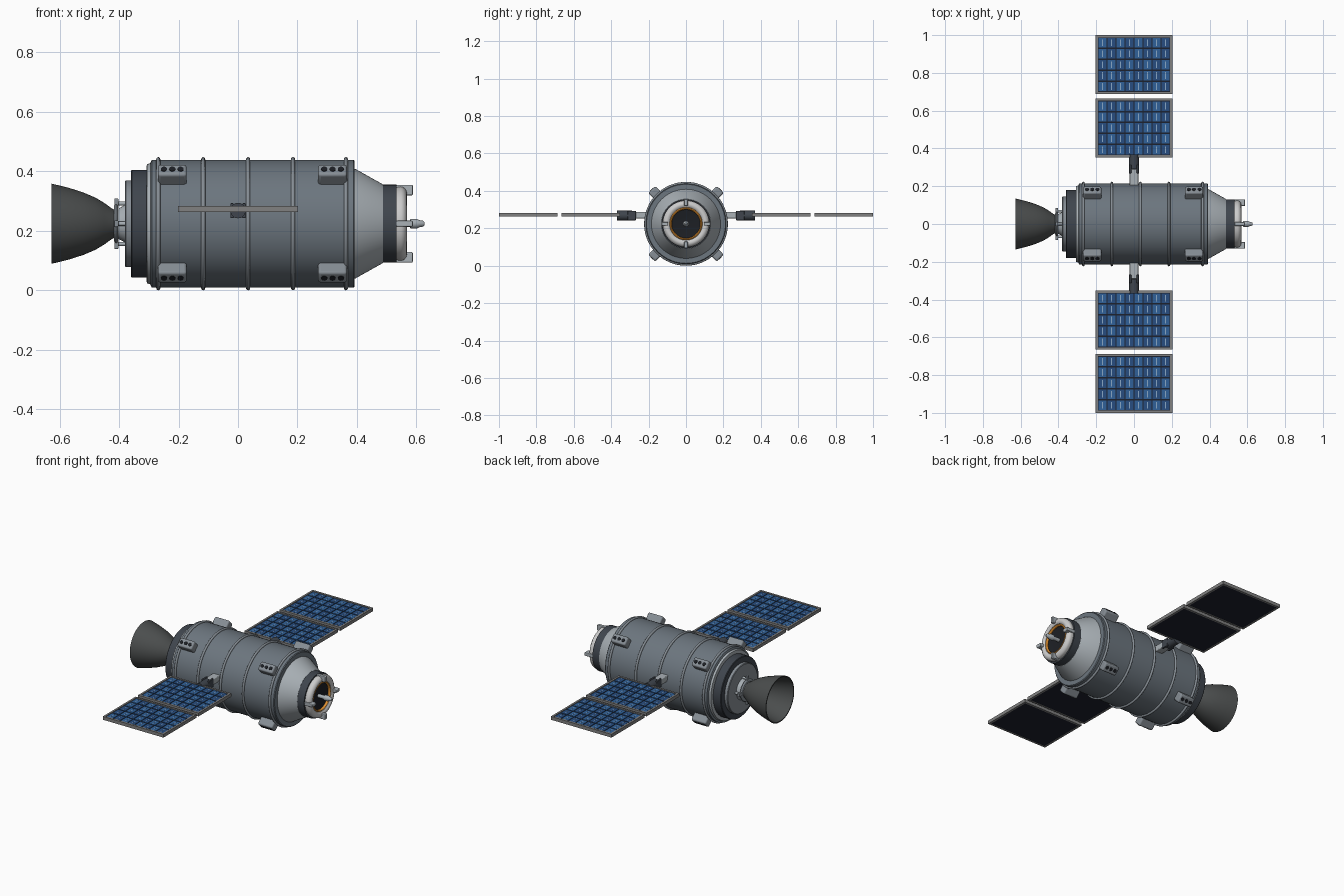
import bpy, bmesh, math
from mathutils import Matrix, Vector

if "Cube" in bpy.data.objects:
    bpy.data.objects.remove(bpy.data.objects["Cube"])

AXIS_Z = 0.224
HULL = Matrix.Translation((0, 0, AXIS_Z))


def material(name, rgb):
    m = bpy.data.materials.new(name)
    m.diffuse_color = (*rgb, 1)
    m.use_nodes = True
    m.node_tree.nodes["Principled BSDF"].inputs["Base Color"].default_value = m.diffuse_color
    return m


GREY = material("hull_grey", (0.15, 0.18, 0.21))
MID = material("mid_grey", (0.24, 0.27, 0.30))
LIGHT = material("light_grey", (0.40, 0.44, 0.47))
WHITE = material("off_white", (0.66, 0.68, 0.68))
DARK = material("dark_grey", (0.05, 0.06, 0.075))
BLACK = material("black", (0.012, 0.014, 0.018))
BELL = material("nozzle_grey", (0.07, 0.075, 0.075))
ORANGE = material("orange", (0.75, 0.28, 0.03))
BACKING = material("panel_backing", (0.012, 0.015, 0.027))
FRAME = material("panel_frame", (0.22, 0.22, 0.22))
BLUE_A = material("cell_blue", (0.03, 0.12, 0.32))
BLUE_B = material("cell_deep_blue", (0.02, 0.075, 0.22))
BUSBAR = material("busbar", (0.25, 0.38, 0.55))


def finish(name, bm, mat, matrix=Matrix(), bevel=0):
    bmesh.ops.recalc_face_normals(bm, faces=bm.faces)
    me = bpy.data.meshes.new(name)
    bm.to_mesh(me)
    bm.free()
    ob = bpy.data.objects.new(name, me)
    bpy.context.collection.objects.link(ob)
    ob.matrix_world = matrix
    me.materials.append(mat)
    if bevel:
        b = ob.modifiers.new("bevel", "BEVEL")
        b.width, b.segments = bevel, 3
    bpy.ops.object.select_all(action='DESELECT')
    ob.select_set(True)
    bpy.context.view_layer.objects.active = ob
    bpy.ops.object.shade_smooth_by_angle(angle=math.radians(35))
    return ob


def lathe(name, profile, mat, matrix=HULL, closed=False, n=64):
    """Revolve (x, radius) points around the x axis; ends are capped unless closed."""
    bm = bmesh.new()
    rings = [[bm.verts.new((x, r * math.cos(2 * math.pi * i / n), r * math.sin(2 * math.pi * i / n)))
              for i in range(n)] for x, r in profile]
    pairs = list(zip(rings, rings[1:])) + ([(rings[-1], rings[0])] if closed else [])
    for a, b in pairs:
        for i in range(n):
            j = (i + 1) % n
            bm.faces.new((a[i], a[j], b[j], b[i]))
    if not closed:
        bm.faces.new(rings[0])
        bm.faces.new(rings[-1])
    return finish(name, bm, mat, matrix)


def ring(name, x, radius, tube_x, tube_r, mat, n=12):
    prof = [(x + tube_x * math.cos(2 * math.pi * k / n), radius + tube_r * math.sin(2 * math.pi * k / n))
            for k in range(n)]
    return lathe(name, prof, mat, closed=True)


def boxes(name, items, mat, matrix=Matrix(), bevel=0):
    """One object from many (centre, size) boxes."""
    bm = bmesh.new()
    for c, s in items:
        bmesh.ops.create_cube(bm, size=1, matrix=Matrix.Translation(c) @ Matrix.Diagonal((*s, 1)))
    return finish(name, bm, mat, matrix, bevel)


def rods(name, items, mat, matrix=Matrix(), n=20):
    """One object from many (start, end, radius) cylinders."""
    bm = bmesh.new()
    for a, b, r in items:
        a, b = Vector(a), Vector(b)
        m = Matrix.Translation((a + b) / 2) @ (b - a).to_track_quat('Z', 'Y').to_matrix().to_4x4()
        bmesh.ops.create_cone(bm, cap_ends=True, segments=n, radius1=r, radius2=r,
                              depth=(b - a).length, matrix=m)
    return finish(name, bm, mat, matrix)


# Main hull with raised hoops
lathe("hull", [(-0.295, 0.205), (-0.29, 0.215), (0.388, 0.215), (0.392, 0.211)], GREY)
for k, x in enumerate((-0.268, -0.117, 0.034, 0.185, 0.363)):
    ring(f"hull_hoop_{k + 1}", x, 0.216, 0.007, 0.008, MID)

# Forward cone and docking port
lathe("forward_cone", [(0.385, 0.187), (0.395, 0.184), (0.488, 0.132)], LIGHT)
lathe("docking_collar", [(0.485, 0.131), (0.533, 0.131), (0.533, 0.08)], DARK)
lathe("docking_ring", [(0.53, 0.122), (0.548, 0.125), (0.558, 0.122), (0.566, 0.112), (0.568, 0.104),
                       (0.566, 0.095), (0.56, 0.088), (0.53, 0.085)], WHITE, closed=True)
ring("docking_seal", 0.553, 0.082, 0.008, 0.006, ORANGE)
lathe("docking_hatch", [(0.53, 0.08), (0.545, 0.08), (0.538, 0.03)], BLACK)
lathe("docking_probe", [(0.53, 0.011), (0.578, 0.011), (0.58, 0.016), (0.602, 0.016), (0.61, 0.012),
                        (0.622, 0.010), (0.628, 0.005)], LIGHT, n=32)
for k in range(4):
    turn = HULL @ Matrix.Rotation(k * math.pi / 2, 4, 'X')
    boxes(f"docking_petal_{k + 1}", [((0.56, 0, 0.113), (0.056, 0.02, 0.035))], LIGHT, turn, 0.004)

# Aft section
lathe("aft_lip", [(-0.308, 0.19), (-0.306, 0.20), (-0.292, 0.205), (-0.285, 0.205)], LIGHT)
lathe("aft_band", [(-0.36, 0.178), (-0.357, 0.181), (-0.30, 0.181)], DARK)
lathe("aft_plate", [(-0.38, 0.142), (-0.377, 0.146), (-0.355, 0.146)], MID)
lathe("engine_neck", [(-0.422, 0.045), (-0.40, 0.052), (-0.375, 0.066)], LIGHT)
ring("engine_gimbal", -0.41, 0.056, 0.007, 0.01, MID)
for k in range(4):
    turn = HULL @ Matrix.Rotation(k * math.pi / 2, 4, 'X')
    rods(f"engine_strut_{k + 1}", [((-0.375, 0, 0.068), (-0.412, 0, 0.068), 0.007)], LIGHT, turn)
    boxes(f"engine_lug_{k + 1}", [((-0.409, 0, 0.068), (0.014, 0.022, 0.034))], MID, turn, 0.003)

# Hollow engine bell
outer = [(-0.412, 0.045), (-0.425, 0.052), (-0.45, 0.070), (-0.48, 0.088), (-0.52, 0.105),
         (-0.57, 0.121), (-0.628, 0.135)]
inner = [(x - (0.006 if x > -0.6 else 0), r - 0.006) for x, r in reversed(outer)]
lathe("engine_bell", outer + inner, BELL, closed=True)
lathe("engine_throat", [(-0.424, 0.044), (-0.415, 0.044)], BLACK)

# Thruster pods, four around the hull at each end
for end, x in (("aft", -0.221), ("forward", 0.318)):
    for k in range(4):
        turn = HULL @ Matrix.Rotation(math.radians(45 + 90 * k), 4, 'X')
        boxes(f"{end}_thruster_pod_{k + 1}", [((x, 0, 0.227), (0.097, 0.052, 0.064))], MID, turn, 0.009)
        rods(f"{end}_thruster_jets_{k + 1}",
             [((x + d, 0, 0.25), (x + d, 0, 0.261), 0.0105) for d in (-0.028, 0, 0.028)], BLACK, turn)

# Solar wings
PZ, W, L = 0.273, 0.405, 0.313
for s, side in ((-1, "front"), (1, "back")):
    boxes(f"{side}_wing_arm", [((0, s * 0.24, 0.27), (0.046, 0.10, 0.036))], LIGHT, bevel=0.004)
    rods(f"{side}_wing_joint", [((0, s * 0.29, 0.268), (0, s * 0.368, 0.268), 0.026)], DARK)
    boxes(f"{side}_wing_clevis", [((dx, s * 0.29, 0.268), (0.012, 0.045, 0.05)) for dx in (-0.02, 0.02)],
          DARK, bevel=0.003)
    for p, y0 in (("inner", 0.352), ("outer", 0.687)):
        cy = s * (y0 + L / 2)
        at = Matrix.Translation((0, cy, PZ))
        tag = f"{side}_{p}_panel"
        t = 0.012
        boxes(tag + "_frame",
              [((e * (W - t) / 2, 0, 0), (t, L, 0.02)) for e in (-1, 1)]
              + [((0, e * (L - t) / 2, 0), (W - 2 * t, t, 0.02)) for e in (-1, 1)], FRAME, at)
        boxes(tag + "_backing", [((0, 0, -0.002), (W - 2 * t, L - 2 * t, 0.014))], BACKING, at)
        # Grid of cells, two blues, with a busbar on each
        px, py = (W - 2 * t) / 8, (L - 2 * t) / 5
        cells = {0: [], 1: []}
        bars = []
        for i in range(8):
            for j in range(5):
                x, y = (i - 3.5) * px, (j - 2) * py
                cells[(i + j * 3 // 2) % 2].append(((x, y, 0.006), (px - 0.006, py - 0.008, 0.004)))
                bars.append(((x, y, 0.008), (0.003, py - 0.022, 0.0012)))
        boxes(tag + "_cells", cells[0], BLUE_A, at)
        boxes(tag + "_deep_cells", cells[1], BLUE_B, at)
        boxes(tag + "_busbars", bars, BUSBAR, at)
